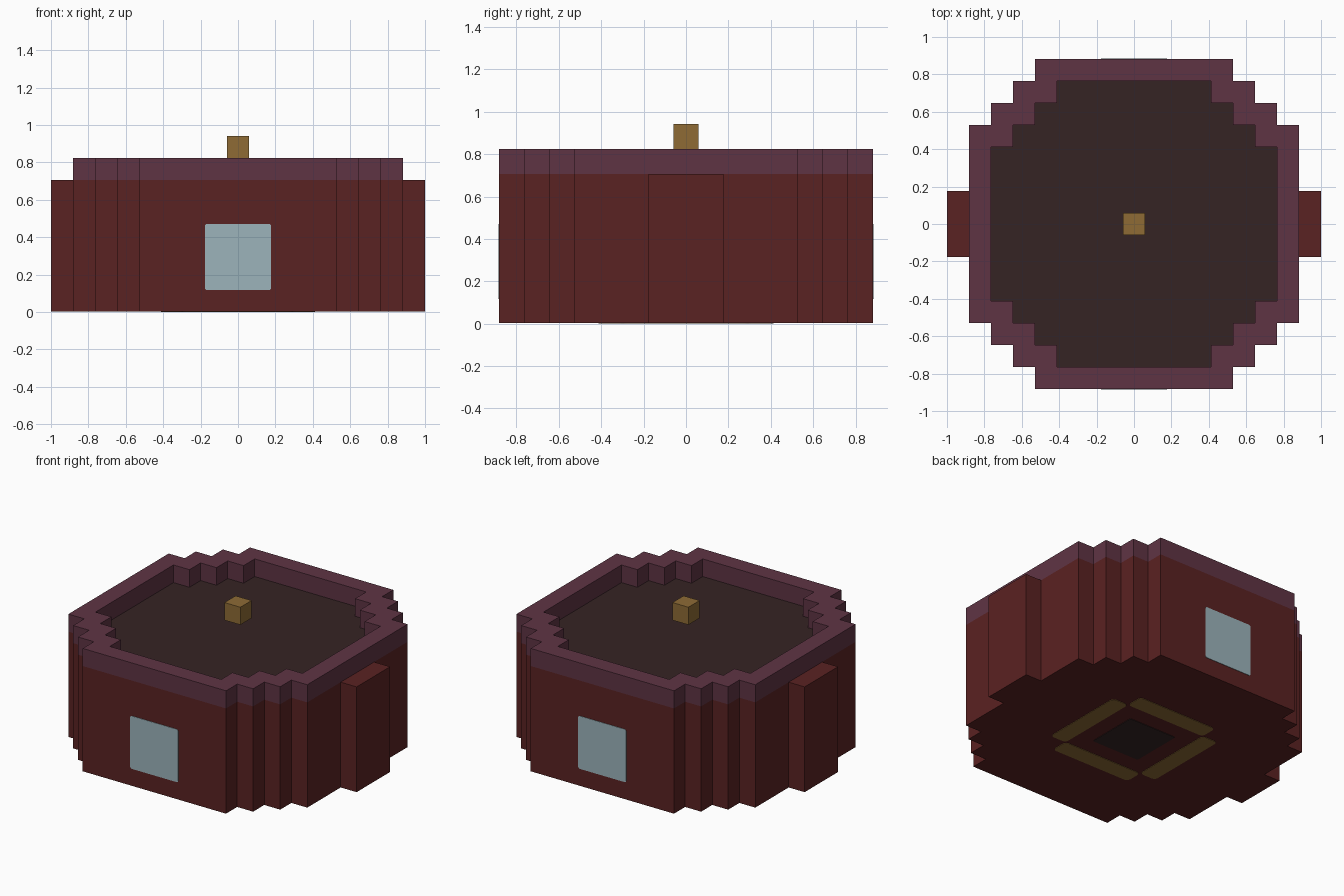
import bpy, bmesh
from mathutils import Vector

if "Cube" in bpy.data.objects:
    bpy.data.objects.remove(bpy.data.objects["Cube"], do_unlink=True)

U = 2 / 17        # one block of the stepped grid
SKIN = 0.003      # thickness of painted plates


def material(name, hex_colour):
    rgb = []
    for i in (0, 2, 4):
        c = int(hex_colour[i:i + 2], 16) / 255
        rgb.append(c / 12.92 if c <= 0.04045 else ((c + 0.055) / 1.055) ** 2.4)
    m = bpy.data.materials.new(name)
    m.use_nodes = True
    m.diffuse_color = (*rgb, 1)
    bsdf = m.node_tree.nodes["Principled BSDF"]
    bsdf.inputs["Base Color"].default_value = (*rgb, 1)
    bsdf.inputs["Roughness"].default_value = 0.9
    return m


RED = material("dark red", "5a2222")
PLUM = material("plum", "5f3444")
BROWN = material("dark brown", "352424")
GOLD = material("gold", "8e6b35")
GLASS = material("pale blue", "9cb4bb")


def finish(name, bm, *mats):
    bmesh.ops.recalc_face_normals(bm, faces=bm.faces)
    mesh = bpy.data.meshes.new(name)
    bm.to_mesh(mesh)
    bm.free()
    for m in mats:
        mesh.materials.append(m)
    obj = bpy.data.objects.new(name, mesh)
    bpy.context.collection.objects.link(obj)
    return obj


def box(name, centre, size, mat, round_axis=None, radius=0.01):
    """Box; optionally rounds the four edges running along one axis."""
    bm = bmesh.new()
    bmesh.ops.create_cube(bm, size=1)
    for v in bm.verts:
        v.co = Vector([c + p * s for c, p, s in zip(centre, v.co, size)])
    if round_axis is not None:
        edges = [e for e in bm.edges
                 if abs((e.verts[0].co - e.verts[1].co)[round_axis]) > 1e-6]
        bmesh.ops.bevel(bm, geom=edges, offset=radius, segments=3,
                        profile=0.5, affect='EDGES')
    return finish(name, bm, mat)


def stepped_outline(narrow, steps=4):
    """Staircase octagon: the half-width grows a block per step."""
    quarter = []
    for i in range(steps):
        y = narrow + i
        x = narrow + steps - 1 - i
        quarter += [(x, y - 1 if i else -y), (x, y)]
    # Keep the corner steps of one quadrant, then turn them four times
    quarter = quarter[1:]
    points = []
    for _ in range(4):
        points += [(x * U, y * U) for x, y in quarter]
        quarter = [(-y, x) for x, y in quarter]
    return points


def ring(bm, points, z):
    return [bm.verts.new((x, y, z)) for x, y in points]


def bridge(bm, a, b):
    for i in range(len(a)):
        j = (i + 1) % len(a)
        bm.faces.new((a[i], a[j], b[j], b[i]))


# Stepped tower body, with a dark floor as its upper face
outer, inner = stepped_outline(4.5), stepped_outline(3.5)
bm = bmesh.new()
low, high = ring(bm, outer, SKIN), ring(bm, outer, 6 * U)
bridge(bm, low, high)
bm.faces.new(low)
bm.faces.new(high).material_index = 1
finish("tower_body", bm, RED, BROWN)

# Raised parapet around the roof
bm = bmesh.new()
loops = [ring(bm, p, z * U) for p, z in
         ((outer, 6), (outer, 7), (inner, 7), (inner, 6))]
for i in range(4):
    bridge(bm, loops[i], loops[(i + 1) % 4])
finish("parapet", bm, PLUM)

# Knob hovering over the roof
box("roof_knob", (0, 0, 7.5 * U), (U, U, U), GOLD)

# Side buttresses and front/back windows
for sign, side, face in ((1, "left", "back"), (-1, "right", "front")):
    box(side + "_buttress", (sign * 8 * U, 0, 3 * U + SKIN / 2),
        (U, 3 * U, 6 * U - SKIN), RED)
    box(face + "_window", (0, sign * 7.5 * U, 2.5 * U),
        (3 * U, 2 * SKIN, 3 * U), GLASS, round_axis=1)

# Underside markings: dark centre square and four gold strips
box("underside_centre", (0, 0, SKIN), (3 * U, 3 * U, 2 * SKIN), BROWN, round_axis=2)
for sign, a, b in ((1, "left", "back"), (-1, "right", "front")):
    box("underside_strip_" + a, (sign * 3 * U, 0, SKIN),
        (U, 5 * U, 2 * SKIN), GOLD, round_axis=2, radius=0.025)
    box("underside_strip_" + b, (0, sign * 3 * U, SKIN),
        (5 * U, U, 2 * SKIN), GOLD, round_axis=2, radius=0.025)
